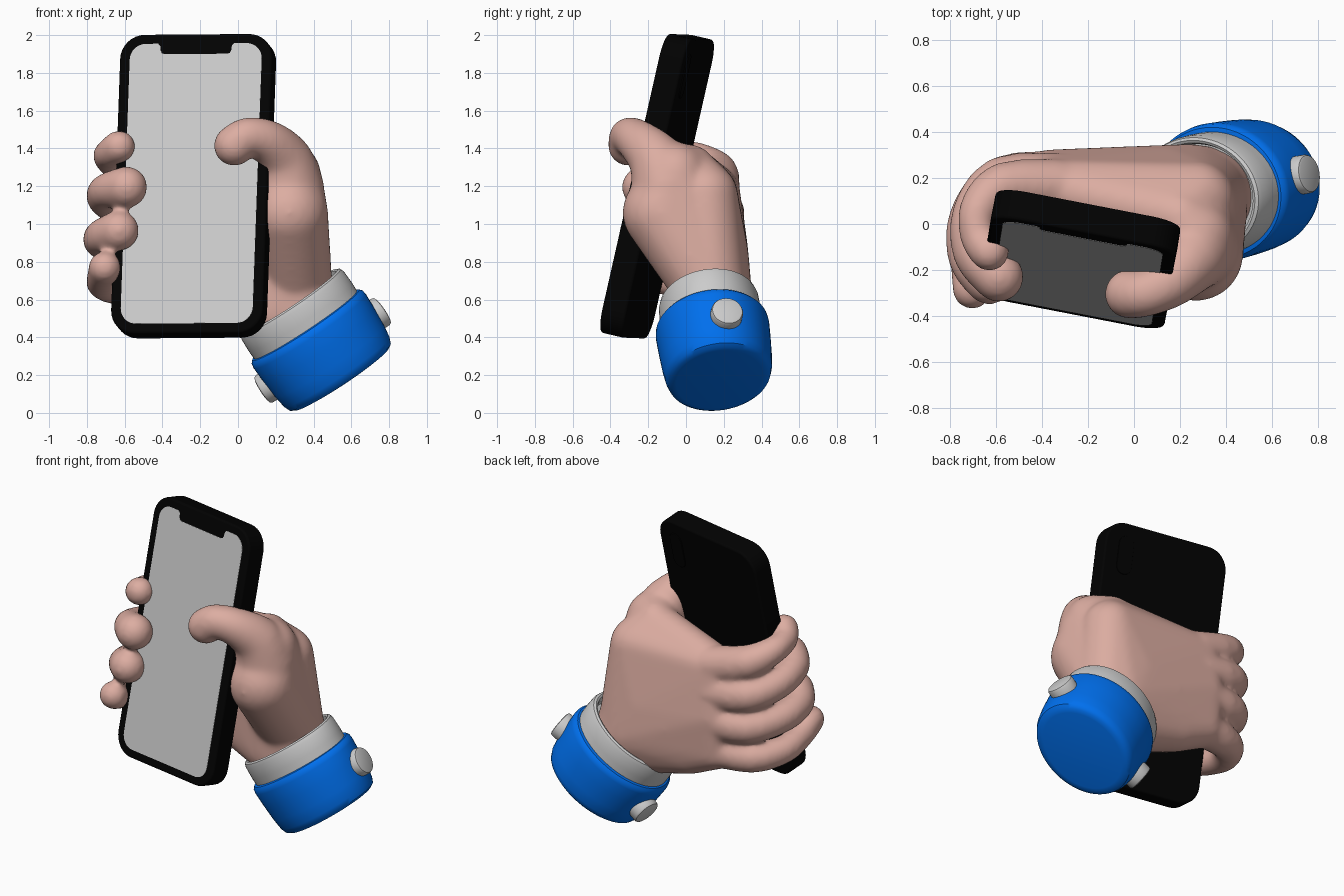
import bpy, bmesh
from math import cos, sin, pi, radians
from mathutils import Vector, Matrix

if "Cube" in bpy.data.objects:
    bpy.data.objects.remove(bpy.data.objects["Cube"])


def material(name, rgb):
    m = bpy.data.materials.new(name)
    m.diffuse_color = (*rgb, 1)
    m.use_nodes = True
    m.node_tree.nodes["Principled BSDF"].inputs["Base Color"].default_value = m.diffuse_color
    return m


SKIN = material("skin", (0.72, 0.42, 0.36))
BLUE = material("blue_cloth", (0.0, 0.16, 0.85))
BLACK = material("black", (0.0005, 0.0005, 0.0005))


def finish(name, bm, mat=None, matrix=None, angle=35):
    bmesh.ops.recalc_face_normals(bm, faces=bm.faces)
    me = bpy.data.meshes.new(name)
    bm.to_mesh(me)
    bm.free()
    ob = bpy.data.objects.new(name, me)
    bpy.context.collection.objects.link(ob)
    if mat:
        me.materials.append(mat)
    if matrix:
        ob.matrix_world = matrix
    bpy.ops.object.select_all(action='DESELECT')
    ob.select_set(True)
    bpy.context.view_layer.objects.active = ob
    bpy.ops.object.shade_smooth_by_angle(angle=radians(angle))
    return ob


def frame(x, y, z, origin):
    m = Matrix((x, y, z)).transposed().to_4x4()
    m.translation = origin
    return m


def rounded_rect(w, h, r, n=8):
    """Counter-clockwise outline, top right corner first."""
    pts = []
    for k, (sx, sy) in enumerate(((1, 1), (-1, 1), (-1, -1), (1, -1))):
        for i in range(n + 1):
            a = pi / 2 * (k + i / n)
            pts.append((sx * (w - r) + r * cos(a), sy * (h - r) + r * sin(a)))
    return pts


def plate(name, outline, z0, z1, mat, matrix, bevel):
    bm = bmesh.new()
    face = bm.faces.new([bm.verts.new((x, y, z0)) for x, y in outline])
    ext = bmesh.ops.extrude_face_region(bm, geom=[face])
    bmesh.ops.translate(bm, vec=(0, 0, z1 - z0),
                        verts=[g for g in ext["geom"] if isinstance(g, bmesh.types.BMVert)])
    ob = finish(name, bm, mat, matrix)
    if bevel:
        b = ob.modifiers.new("bevel", 'BEVEL')
        b.width, b.segments, b.limit_method, b.angle_limit = bevel, 3, 'ANGLE', radians(50)
    return ob


def lathe(name, profile, mat, matrix, sy=1.0, n=64):
    bm = bmesh.new()
    rings = [[bm.verts.new((r * cos(2 * pi * i / n), sy * r * sin(2 * pi * i / n), h))
              for i in range(n)] for r, h in profile]
    for a, b in zip(rings, rings[1:]):
        for i in range(n):
            j = (i + 1) % n
            bm.faces.new((a[i], a[j], b[j], b[i]))
    bm.faces.new(rings[0])
    bm.faces.new(rings[-1])
    return finish(name, bm, mat, matrix)


# Phone, tilted back and turned slightly
U = Vector((0.035, 0.22, 0.975)).normalized()
W = Vector((0.982, -0.19, 0.008))
W = (W - U * W.dot(U)).normalized()
PHONE = frame(W, U, W.cross(U), (-0.235, -0.153, 1.2))
plate("phone_body", rounded_rect(0.41, 0.812, 0.13), -0.066, 0.066, BLACK, PHONE, 0.012)

# Screen with a notch in the top edge
screen = rounded_rect(0.356, 0.76, 0.085)
notch = [(0.205, 0.76), (0.193, 0.748), (0.19, 0.723), (0.183, 0.708), (0.168, 0.703)]
screen[9:9] = notch + [(-x, y) for x, y in reversed(notch)]
plate("phone_screen", screen, 0.05, 0.068, None, PHONE, 0)

# Camera bump on the back
bump = [(x + 0.27, y + 0.61) for x, y in rounded_rect(0.05, 0.12, 0.049)]
plate("phone_camera_bump", bump, -0.072, -0.05, BLACK, PHONE, 0.003)

# Hand: hulls around groups of balls, fused by a remesh
ico = bmesh.new()
bmesh.ops.create_icosphere(ico, subdivisions=3, radius=1)
BALL = [v.co.copy() for v in ico.verts]
ico.free()
hand = bmesh.new()


def hull(balls):
    bm = bmesh.new()
    for x, y, z, r in balls:
        for d in BALL:
            bm.verts.new(Vector((x, y, z)) + d * r)
    bmesh.ops.convex_hull(bm, input=bm.verts[:])
    bmesh.ops.delete(bm, geom=[v for v in bm.verts if not v.link_faces], context='VERTS')
    bmesh.ops.recalc_face_normals(bm, faces=bm.faces)
    tmp = bpy.data.meshes.new("tmp")
    bm.to_mesh(tmp)
    bm.free()
    hand.from_mesh(tmp)
    bpy.data.meshes.remove(tmp)


def chain(balls, steps=3):
    """Tube of hulls along a smooth curve through the balls."""
    p = [Vector(b) for b in (balls[0], *balls, balls[-1])]
    pts = []
    for a, b, c, d in zip(p, p[1:], p[2:], p[3:]):
        for i in range(steps):
            t = i / steps
            pts.append(b + (c - a) * (t / 2) + (a * 2 - b * 5 + c * 4 - d) * (t * t / 2)
                       + (b * 3 - a - c * 3 + d) * (t ** 3 / 2))
    pts.append(p[-1])
    for pair in zip(pts, pts[1:]):
        hull(pair)


wrist = [(0.3, 0.12, 0.69, 0.2), (0.25, 0.15, 0.62, 0.2), (0.19, 0.12, 0.55, 0.2)]
# Forearm end, palm with outer heel, and thumb base
hull(wrist + [(0.37, 0.13, 0.45, 0.2)])
hull(wrist + [(-0.36, 0.16, 1.18, 0.125), (-0.37, 0.2, 0.9, 0.125), (-0.36, 0.19, 0.66, 0.12),
              (-0.16, 0.17, 0.59, 0.14), (0.27, 0.1, 1.15, 0.175), (0.15, 0.14, 0.85, 0.19),
              (0.2, 0.03, 1.28, 0.13)])
hull([wrist[0], (0.27, -0.13, 1.06, 0.208), (0.265, -0.06, 1.26, 0.175),
      (0.2, 0.03, 1.3, 0.12)])
# Thumb
chain([(0.27, -0.1, 1.18, 0.19), (0.25, -0.15, 1.33, 0.15), (0.16, -0.25, 1.435, 0.116),
       (0.05, -0.302, 1.462, 0.104), (-0.02, -0.305, 1.415, 0.11)])
# Index, middle, ring and little finger
chain([(-0.34, 0.165, 1.2, 0.12), (-0.57, 0.165, 1.28, 0.105), (-0.68, 0.06, 1.35, 0.084),
       (-0.68, -0.06, 1.375, 0.078), (-0.63, -0.12, 1.41, 0.088)])
chain([(-0.34, 0.19, 1.04, 0.12), (-0.58, 0.185, 1.08, 0.11), (-0.7, 0.04, 1.13, 0.096),
       (-0.695, -0.13, 1.175, 0.095), (-0.59, -0.23, 1.195, 0.112)])
chain([(-0.34, 0.2, 0.86, 0.12), (-0.58, 0.185, 0.87, 0.11), (-0.715, 0.02, 0.905, 0.096),
       (-0.715, -0.15, 0.935, 0.096), (-0.63, -0.245, 0.965, 0.108)])
chain([(-0.34, 0.19, 0.67, 0.115), (-0.59, 0.155, 0.66, 0.098), (-0.71, 0.0, 0.68, 0.086),
       (-0.72, -0.17, 0.72, 0.08), (-0.705, -0.285, 0.77, 0.088)])
ob = finish("hand", hand, SKIN, angle=180)
rm = ob.modifiers.new("fuse", 'REMESH')
rm.mode, rm.voxel_size, rm.use_smooth_shade = 'VOXEL', 0.014, True
sm = ob.modifiers.new("soften", 'SMOOTH')
sm.factor, sm.iterations = 0.5, 24

# Sleeve and shirt cuff along the forearm axis, leaning slightly forward
A = Vector((-0.55, -0.12, 0.83)).normalized()
Y = Vector((0, 1, 0))
R = Y.cross(A).normalized()
Y = A.cross(R)
ARM = frame(R, Y, A, (0.55, 0.178, 0.176))
lathe("sleeve", [(0.27, 0), (0.3, 0.004), (0.322, 0.018), (0.335, 0.05), (0.345, 0.12),
                 (0.352, 0.22), (0.356, 0.31), (0.352, 0.335), (0.338, 0.35), (0.31, 0.355),
                 (0.26, 0.355)], BLUE, ARM, 0.85)
lathe("shirt_cuff", [(0.28, 0.3), (0.325, 0.31), (0.328, 0.4), (0.325, 0.475), (0.317, 0.496),
                     (0.303, 0.504), (0.289, 0.499), (0.28, 0.48), (0.275, 0.44)],
      None, ARM, 0.82)

# Sleeve buttons on both sides
for side, label in ((1, "outer"), (-1, "inner")):
    out = (R * side + Y * 0.15).normalized()
    up = (A - out * A.dot(out)).normalized()
    pos = ARM @ Vector((side * 0.32, 0.055, 0.18))
    lathe(label + "_button", [(0.085, 0), (0.085, 0.05), (0.08, 0.06), (0.07, 0.064)],
          None, frame(up, out.cross(up), out, pos), n=40)
